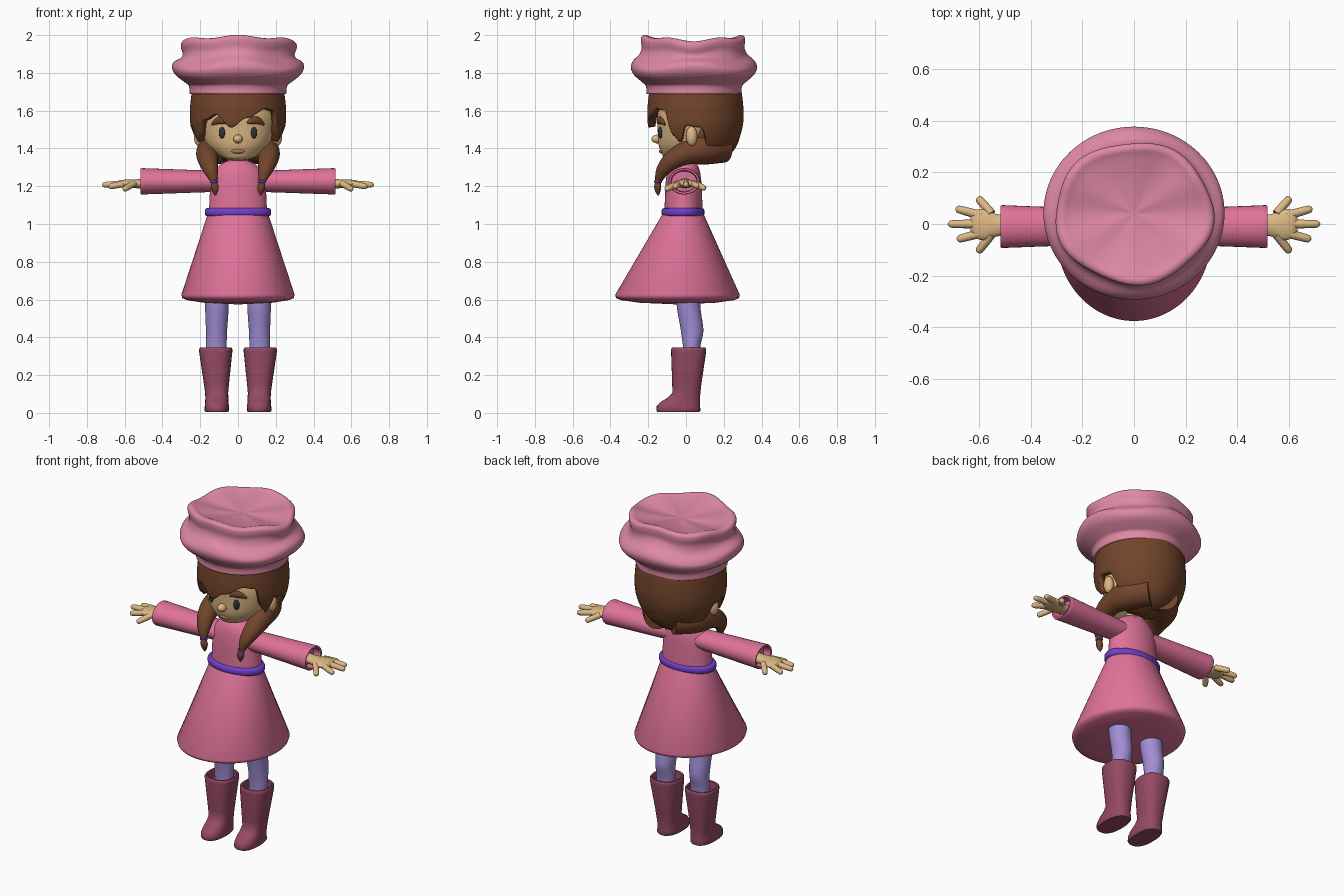
import bpy, bmesh, math
from mathutils import Vector, Matrix

cube = bpy.data.objects.get("Cube")
if cube:
    bpy.data.objects.remove(cube)


def material(name, *rgb):
    m = bpy.data.materials.new(name)
    m.use_nodes = True
    m.diffuse_color = (*rgb, 1)
    m.node_tree.nodes["Principled BSDF"].inputs["Base Color"].default_value = (*rgb, 1)
    return m


SKIN = material("skin", .72, .48, .23)
DRESS = material("dress_pink", .74, .17, .32)
HAT = material("hat_pink", .73, .25, .37)
HAIR = material("hair_brown", .17, .058, .024)
BOOT = material("boot_maroon", .3, .067, .125)
TIGHTS = material("tights_lilac", .36, .27, .66)
BELT = material("belt_purple", .17, .05, .6)
EYE = material("eye_dark", .03, .032, .04)
LIPS = material("lips", .48, .17, .13)


def finish(name, bm, mat, angle=50):
    bmesh.ops.recalc_face_normals(bm, faces=bm.faces)
    me = bpy.data.meshes.new(name)
    bm.to_mesh(me)
    bm.free()
    me.materials.append(mat)
    for p in me.polygons:
        p.use_smooth = True
    me.set_sharp_from_angle(angle=math.radians(angle))
    ob = bpy.data.objects.new(name, me)
    bpy.context.scene.collection.objects.link(ob)
    return ob


def spline(pts, steps):
    """Catmull-Rom through the points, radii included."""
    pts = [Vector(p) for p in pts]
    if steps < 2:
        return pts
    out = []
    for i in range(len(pts) - 1):
        a, b, c, d = pts[max(i - 1, 0)], pts[i], pts[i + 1], pts[min(i + 2, len(pts) - 1)]
        for k in range(steps):
            t = k / steps
            out.append(.5 * (2 * b + (c - a) * t + (2 * a - 5 * b + 4 * c - d) * t ** 2
                             + (3 * b - a - 3 * c + d) * t ** 3))
    return out + [pts[-1]]


def sweep(name, rings, mat, side=1, axis="z", steps=1, seg=32, power=1, warp=None):
    """Skin elliptical rings (x, y, z, ru, rv); axis is z, x or a vector to follow the path."""
    pts = spline(rings, steps)
    pos = [Vector(p[:3]) for p in pts]
    bm = bmesh.new()
    loops = []
    for i, p in enumerate(pts):
        if axis == "z":
            u, v = Vector((1, 0, 0)), Vector((0, 1, 0))
        elif axis == "x":
            u, v = Vector((0, 1, 0)), Vector((0, 0, 1))
        else:
            t = (pos[min(i + 1, len(pos) - 1)] - pos[max(i - 1, 0)]).normalized()
            v = t.cross(Vector(axis)).normalized()
            u = v.cross(t)
        loop = []
        for k in range(seg):
            a = math.tau * k / seg
            c, s = math.cos(a), math.sin(a)
            c, s = (math.copysign(abs(q) ** power, q) for q in (c, s))
            co = pos[i] + u * c * max(p[3], .001) + v * s * max(p[4], .001)
            if warp:
                co = warp(co, a)
            loop.append(bm.verts.new((co.x * side, co.y, co.z)))
        loops.append(loop)
    for A, B in zip(loops, loops[1:]):
        for k in range(seg):
            j = (k + 1) % seg
            bm.faces.new((A[k], A[j], B[j], B[k]))
    bm.faces.new(loops[0])
    bm.faces.new(loops[-1])
    return finish(name, bm, mat)


def ball(name, centre, radii, mat, turn=0):
    bm = bmesh.new()
    m = Matrix.Translation(centre) @ Matrix.Rotation(turn, 4, "Z") @ Matrix.Diagonal((*radii, 1))
    bmesh.ops.create_uvsphere(bm, u_segments=24, v_segments=16, radius=1, matrix=m)
    return finish(name, bm, mat)


# Dress: closed cone skirt, bodice, belt
sweep("skirt", [(0, -.045, z, rx, ry) for z, rx, ry in
                ((.575, .02, .02), (.583, .18, .2), (.597, .27, .3), (.608, .295, .325), (.625, .3, .33))]
      + [(0, -.015, 1.06, .158, .105)], DRESS, seg=64)
sweep("bodice", [(0, -.013, z, rx, ry) for z, rx, ry in
                 ((1.04, .157, .102), (1.1, .152, .1), (1.2, .147, .096), (1.26, .137, .09),
                  (1.3, .11, .08), (1.325, .078, .065), (1.336, .05, .05))], DRESS, steps=4, seg=48)
sweep("belt", [(0, -.016, z, .158 + d, .096 + d) for z, d in
               ((1.04, 0), (1.043, .012), (1.053, .018), (1.072, .018), (1.082, .012), (1.085, 0))],
      BELT, seg=48)

# Head, face and neck
sweep("neck", [(0, 0, 1.28, .06, .06), (0, .01, 1.42, .05, .05)], SKIN)
sweep("head", [(0, cy, z, rx, ry) for z, rx, ry, cy in
               ((1.335, .015, .015, -.05), (1.345, .065, .06, -.05), (1.37, .115, .105, -.022),
                (1.42, .165, .145, 0), (1.5, .195, .165, .015), (1.58, .2, .17, .02), (1.7, .17, .15, .03))],
      SKIN, steps=5, seg=48)
ball("nose", (0, -.153, 1.45), (.025, .03, .023), SKIN)
ball("mouth", (0, -.13, 1.385), (.036, .012, .012), LIPS)

# Hat: band, wide puff, narrower wavy crown with a sunken top
def hat_wave(co, a):
    w = min(max((co.z - 1.84) / .08, 0), 1)
    r = math.hypot(co.x, co.y - .045)
    fold = 1 + .025 * w * math.cos(5 * a + .9)
    lift = w * r / .28 * (-.011 * math.cos(2 * a) - .007 * math.cos(6 * a))
    puff = (1 - w) * max(co.z - 1.73, 0) * .12 * math.cos(4 * a)
    return Vector((co.x * fold, .045 + (co.y - .045) * fold, co.z + lift + puff))


sweep("hat", [(0, .042, z, r, r * k) for z, r, k in
              ((1.69, .24, .98), (1.69, .256, .98), (1.715, .257, .98), (1.735, .263, .98), (1.75, .285, .97),
               (1.785, .333, .96), (1.82, .35, .955), (1.85, .338, .95), (1.88, .305, .94), (1.915, .295, .92),
               (1.95, .305, .9), (1.975, .302, .9), (1.985, .28, .9), (1.975, .24, .9), (1.96, .13, .9),
               (1.955, .01, .9))], HAT, steps=4, seg=96, warp=hat_wave)

# Hair cap: its lower edge follows the fringe, side locks, ear notches and nape
EDGE = ((-180, 1.32), (-112, 1.37), (-97, 1.51), (-78, 1.52), (-69, 1.43), (-60, 1.46), (-46, 1.55),
        (-28, 1.58), (-8, 1.51), (10, 1.56), (36, 1.61), (50, 1.6), (60, 1.47), (69, 1.43), (78, 1.52),
        (97, 1.51), (112, 1.37), (180, 1.32))


def edge_height(deg):
    for (a, za), (b, zb) in zip(EDGE, EDGE[1:]):
        if deg <= b:
            t = (deg - a) / (b - a)
            return za + (zb - za) * t * t * (3 - 2 * t)


bm = bmesh.new()
columns = []
for k in range(144):
    deg = -180 + 2.5 * k
    a, low = math.radians(deg), edge_height(deg)
    col = []
    for i in range(19):
        z = 1.74 + (low - 1.74) * i / 18
        f = .255 * math.sqrt(1 - ((z - 1.57) / (.45 if z > 1.57 else .28)) ** 2)
        col.append(bm.verts.new((f * math.sin(a), .05 - f * math.cos(a), z)))
    columns.append(col)
for k, A in enumerate(columns):
    B = columns[(k + 1) % len(columns)]
    for i in range(18):
        bm.faces.new((A[i], A[i + 1], B[i + 1], B[i]))
cap = finish("hair_cap", bm, HAIR, 60)
thick = cap.modifiers.new("thickness", "SOLIDIFY")
thick.thickness, thick.offset = .035, -1
ball("hair_back", (0, .105, 1.5), (.185, .185, .185), HAIR)

for s, side in ((1, "left_"), (-1, "right_")):
    # Face details
    ball(side + "eye", (s * .085, -.136, 1.483), (.017, .01, .03), EYE, s * .35)
    sweep(side + "brow", [(.05, -.148, 1.533, .006, .006), (.075, -.144, 1.547, .012, .018),
                          (.105, -.132, 1.547, .012, .019), (.138, -.112, 1.527, .006, .006)],
          HAIR, s, (0, 1, 0), 4, 16)
    ball(side + "ear", (s * .207, .03, 1.465), (.027, .03, .052), SKIN)

    # Pigtail swept forward from the nape, tie and tail end
    sweep(side + "pigtail", [(.05, .2, 1.4, .075, .075), (.125, .1, 1.395, .08, .08), (.16, 0, 1.375, .062, .062),
                             (.158, -.075, 1.335, .052, .05), (.142, -.125, 1.28, .038, .035),
                             (.127, -.148, 1.222, .016, .016)], HAIR, s, (1, 0, 0), 6)
    sweep(side + "hair_tie", [(.127, -.148, z, r, r) for z, r in
                              ((1.217, .015), (1.219, .02), (1.229, .021), (1.232, .016))], BELT, s)
    sweep(side + "tail_end", [(.126, -.149, 1.222, .014, .014), (.123, -.15, 1.197, .021, .019),
                              (.121, -.149, 1.17, .014, .013), (.12, -.147, 1.15, .002, .002)], HAIR, s, steps=5)

    # Sleeve with an open cuff
    sweep(side + "sleeve", [(x, -.01, 1.226, ry, rz) for x, ry, rz in
                            ((.07, .066, .05), (.15, .069, .057), (.49, .082, .069), (.51, .083, .07),
                             (.516, .08, .067), (.514, .07, .057), (.47, .066, .053))], DRESS, s, "x")

    # Hand with spread fingers
    sweep(side + "palm", [(.46, -.005, 1.215, .035, .026), (.53, -.005, 1.213, .043, .024),
                          (.58, -.003, 1.214, .06, .022), (.615, 0, 1.214, .052, .018),
                          (.632, 0, 1.212, .03, .008)], SKIN, s, "x", 4)
    for finger, (y0, x1, y1, drop) in {"thumb": (-.04, .605, -.11, .03), "index": (-.035, .685, -.06, .015),
                                       "middle": (0, .72, 0, .005), "ring": (.033, .69, .06, .012),
                                       "little": (.04, .605, .103, .025)}.items():
        root = Vector((.55 if abs(y1) > .1 else .59, y0, 1.215))
        tip = Vector((x1, y1, 1.212 - drop))
        path = [(*root.lerp(tip, t), r, r) for t, r in
                ((0, .017), (.5, .0165), (.85, .015), (.95, .011), (1, .002))]
        sweep(side + finger, path, SKIN, s, (0, 0, 1), 2, 16)

    # Leg with a bent knee, and an open-topped boot
    sweep(side + "leg", [(.112, .012, .62, .064, .064), (.112, .015, .55, .062, .062),
                         (.113, .028, .47, .058, .061), (.114, .033, .42, .055, .058),
                         (.115, .03, .35, .055, .046), (.115, .03, .28, .052, .044)], TIGHTS, s, steps=4)
    sweep(side + "boot", [(x, y, z, rx, ry) for x, y, z, rx, ry in
                          ((.112, -.04, .005, .06, .112), (.112, -.04, .012, .065, .116),
                           (.112, -.04, .035, .064, .115), (.112, -.032, .055, .062, .106),
                           (.112, -.012, .08, .061, .086), (.113, .002, .105, .061, .074),
                           (.114, .004, .15, .066, .077), (.118, .014, .325, .088, .093),
                           (.118, .014, .338, .088, .093), (.118, .014, .345, .083, .088),
                           (.118, .015, .343, .074, .078), (.118, .016, .3, .07, .074))],
          BOOT, s, power=.82)
